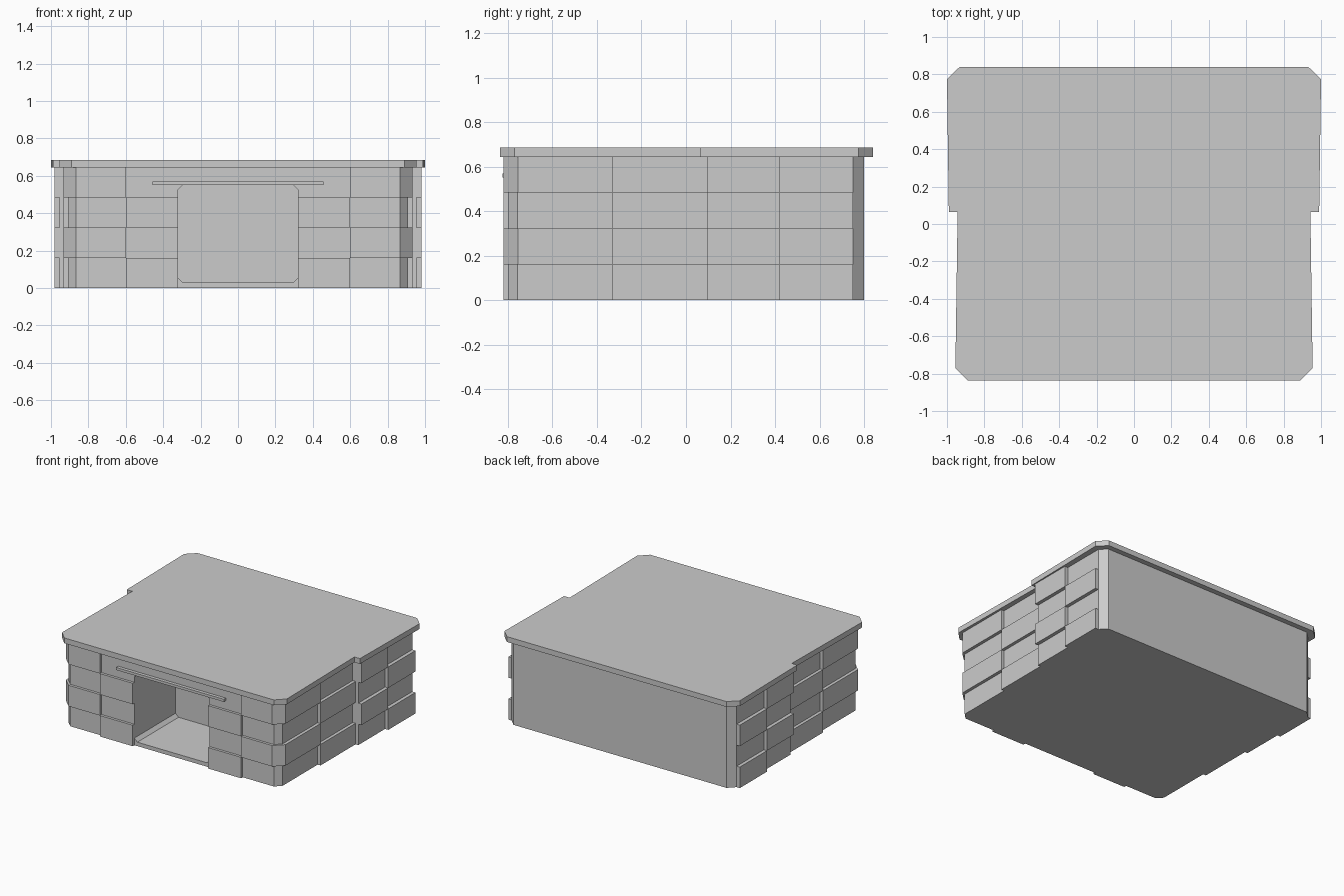
import bpy, bmesh

if "Cube" in bpy.data.objects:
    bpy.data.objects.remove(bpy.data.objects["Cube"])

def prism(name, pts, lo, hi, axis='z'):
    """Extrude a 2D outline along z (pts = x,y) or along y (pts = x,z)."""
    bm = bmesh.new()
    rings = []
    for h in (lo, hi):
        rings.append([bm.verts.new((a, b, h) if axis == 'z' else (a, h, b)) for a, b in pts])
    n = len(pts)
    bm.faces.new(rings[0])
    bm.faces.new(rings[1])
    for i in range(n):
        j = (i + 1) % n
        bm.faces.new((rings[0][i], rings[0][j], rings[1][j], rings[1][i]))
    bmesh.ops.recalc_face_normals(bm, faces=bm.faces)
    me = bpy.data.meshes.new(name)
    bm.to_mesh(me)
    bm.free()
    ob = bpy.data.objects.new(name, me)
    bpy.context.collection.objects.link(ob)
    return ob

def rect(x0, x1, y0, y1):
    return [(x0, y0), (x1, y0), (x1, y1), (x0, y1)]

def mirrored(half):
    """Close a right-hand half outline by mirroring it in x."""
    return half + [(-x, y) for x, y in reversed(half)]

ROW = 0.161
TOP = 4 * ROW

# main body: narrower at the front, wider behind the step, clipped corners
body = prism("body", mirrored([(0.865, -0.80), (0.908, -0.757), (0.908, 0.095),
                               (0.955, 0.095), (0.955, 0.75), (0.905, 0.80)]), 0, TOP)

# doorway alcove cut into the front
c = 0.025
cutter = prism("doorway_cutter", mirrored([(0.32 - c, 0.03), (0.32, 0.03 + c),
                                           (0.32, 0.55 - c), (0.32 - c, 0.55)]), -1.0, -0.30, 'y')
cutter.hide_render = True
mod = body.modifiers.new("doorway", 'BOOLEAN')
mod.operation = 'DIFFERENCE'
mod.solver = 'EXACT'
mod.object = cutter
bpy.context.view_layer.objects.active = body
bpy.ops.object.modifier_apply(modifier="doorway")
bpy.data.objects.remove(cutter)

# roof slab following the stepped plan
prism("roof", mirrored([(0.89, -0.836), (0.955, -0.77), (0.943, 0.065), (0.99, 0.065),
                        (1.0, 0.775), (0.932, 0.84)]), TOP, 0.685)

# raised stone blocks, alternating row by row
CORNER = [(0.6, -0.82), (0.865, -0.82), (0.932, -0.755), (0.932, -0.33),
          (0.89, -0.33), (0.89, -0.74), (0.84, -0.78), (0.6, -0.78)]
EVEN = {"front_block": rect(0.32, 0.6, -0.82, -0.79),
        "side_block": rect(0.89, 0.932, -0.33, 0.095),
        "rear_side_block": rect(0.94, 0.982, 0.42, 0.75)}
ODD = {"corner_block": CORNER,
       "middle_side_block": rect(0.94, 0.982, 0.095, 0.42)}
for row in range(4):
    for name, pts in (ODD if row % 2 else EVEN).items():
        for s, side in ((-1, "left"), (1, "right")):
            prism(f"{name}_{side}_{row}", [(s * x, y) for x, y in pts],
                  row * ROW, (row + 1) * ROW)

# lintel strip above the doorway
prism("door_lintel", rect(-0.457, 0.457, -0.825, -0.79), 0.55, 0.57)
